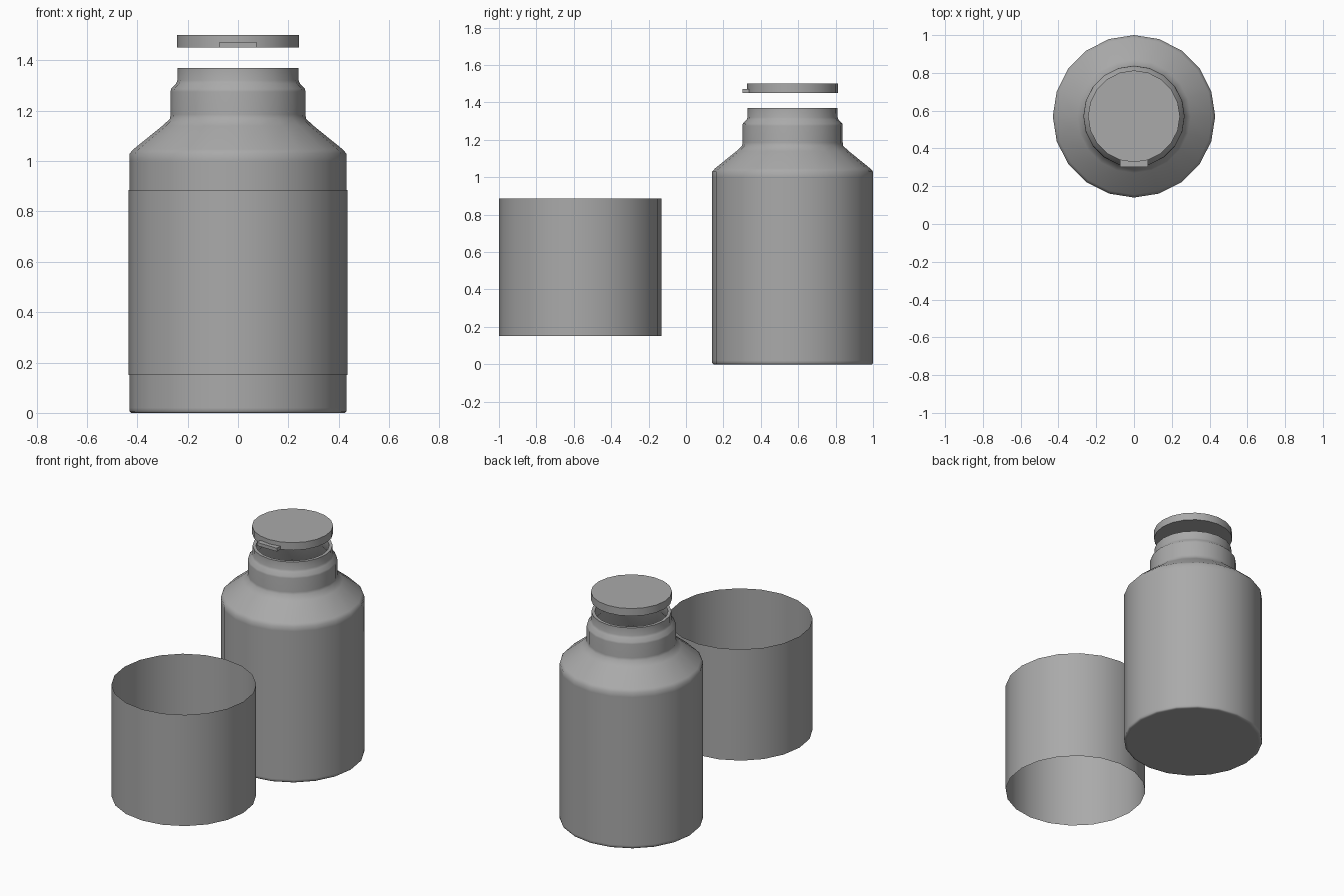
import bpy, bmesh, math
from mathutils import Matrix

cube = bpy.data.objects.get("Cube")
if cube:
    bpy.data.objects.remove(cube, do_unlink=True)

SIDES = 20
BOTTLE_Y = 0.57
LABEL_Y = -0.566

grey = bpy.data.materials.new("plain grey")
grey.use_nodes = True
colour = (0.4, 0.4, 0.4, 1)
grey.diffuse_color = colour
grey.node_tree.nodes["Principled BSDF"].inputs["Base Color"].default_value = colour


def finish(name, bm, y, angle, recalc=True):
    """Turn a bmesh into a smooth-shaded object standing at the given y."""
    if recalc:
        bmesh.ops.recalc_face_normals(bm, faces=bm.faces)
    mesh = bpy.data.meshes.new(name)
    bm.to_mesh(mesh)
    bm.free()
    mesh.materials.append(grey)
    obj = bpy.data.objects.new(name, mesh)
    obj.location.y = y
    bpy.context.collection.objects.link(obj)
    bpy.ops.object.select_all(action='DESELECT')
    obj.select_set(True)
    bpy.context.view_layer.objects.active = obj
    bpy.ops.object.shade_smooth_by_angle(angle=math.radians(angle))
    return obj


def lathe(name, profile, y, angle):
    """Revolve a list of (radius, height) points around the vertical axis."""
    bm = bmesh.new()
    verts = [bm.verts.new((r, 0, z)) for r, z in profile]
    edges = [bm.edges.new(pair) for pair in zip(verts, verts[1:])]
    bmesh.ops.spin(bm, geom=verts + edges, cent=(0, 0, 0), axis=(0, 0, 1),
                   angle=math.tau, steps=SIDES, use_merge=True)
    bmesh.ops.remove_doubles(bm, verts=bm.verts, dist=0.0005)
    return finish(name, bm, y, angle)


# Bottle: outer wall from the base up to the rim, then the inner wall back down
outer = [(0, 0), (0.41, 0), (0.424, 0), (0.43, 0.006), (0.43, 0.02),
         (0.43, 1.0), (0.43, 1.03), (0.415, 1.047), (0.30, 1.14),
         (0.27, 1.168), (0.268, 1.185), (0.268, 1.275), (0.266, 1.287),
         (0.246, 1.307), (0.241, 1.32), (0.24, 1.37)]
inner = [(0.22, 1.37), (0.22, 1.30), (0.245, 1.27), (0.245, 1.16),
         (0.41, 1.02), (0.41, 0.02), (0, 0.02)]
lathe("bottle", outer + inner, BOTTLE_Y, 60)

# Lid floating above the neck
lathe("lid", [(0, 1.45), (0.243, 1.45), (0.243, 1.5), (0, 1.5)], BOTTLE_Y, 40)

# Thumb tab on the front of the lid
bm = bmesh.new()
bmesh.ops.create_cube(bm, size=1, matrix=Matrix.Translation((0, -0.25, 1.461))
                      @ Matrix.Diagonal((0.146, 0.036, 0.022, 1)))
finish("lid_tab", bm, BOTTLE_Y, 30)

# Label sleeve: an open sheet standing in front of the bottle
lathe("label_sleeve", [(0.434, 0.15), (0.434, 0.885)], LABEL_Y, 40)
